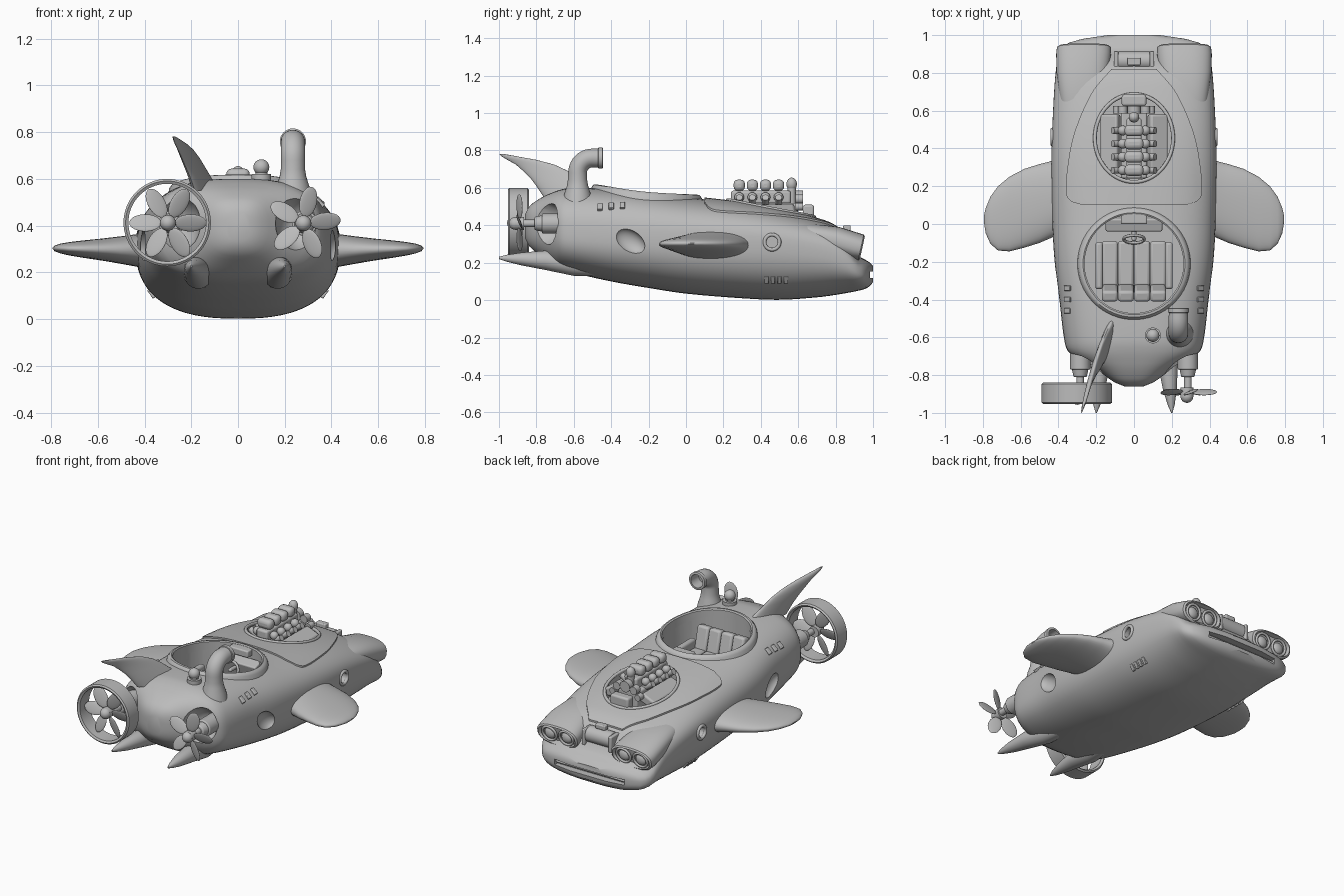
import bpy, bmesh, math
from mathutils import Vector, Matrix, Euler

cube = bpy.data.objects.get("Cube")
if cube:
    bpy.data.objects.remove(cube)

grey = bpy.data.materials.new("plain_grey")
grey.use_nodes = True
grey.diffuse_color = (0.5, 0.5, 0.5, 1)
grey.node_tree.nodes["Principled BSDF"].inputs["Base Color"].default_value = (0.5, 0.5, 0.5, 1)
made = []
SIDES = ((-1, "right"), (1, "left"))
Q = math.pi / 2
TOP, LOW = 2.75, 2.5  # squareness of the hull above and below its widest line


def finish(name, bm, bevel=0):
    bmesh.ops.recalc_face_normals(bm, faces=bm.faces)
    mesh = bpy.data.meshes.new(name)
    bm.to_mesh(mesh)
    bm.free()
    mesh.materials.append(grey)
    ob = bpy.data.objects.new(name, mesh)
    bpy.context.collection.objects.link(ob)
    if bevel:
        mod = ob.modifiers.new("soft_edges", "BEVEL")
        mod.width, mod.segments = bevel, 3
    made.append(ob)
    return ob


def loft(name, rings, wrap=False):
    """Skin a list of equal closed rings, capped or joined end to start."""
    bm = bmesh.new()
    rows = [[bm.verts.new(p) for p in r] for r in rings]
    n = len(rows[0])
    pairs = list(zip(rows, rows[1:])) + ([(rows[-1], rows[0])] if wrap else [])
    for a, b in pairs:
        for i in range(n):
            j = (i + 1) % n
            bm.faces.new((a[i], a[j], b[j], b[i]))
    if not wrap:
        bm.faces.new(rows[0])
        bm.faces.new(rows[-1])
    return finish(name, bm)


def power(v, e):
    return math.copysign(abs(v) ** e, v)


def ring(c, a, b, n=32, e=1.0):
    c, a, b = Vector(c), Vector(a), Vector(b)
    angles = [math.tau * i / n for i in range(n)]
    return [c + a * power(math.cos(t), e) + b * power(math.sin(t), e) for t in angles]


def part(name, *pieces, bevel=0):
    """Join simple solids, each given as kind, place, half size, rotation."""
    bm = bmesh.new()
    for kind, loc, size, rot in pieces:
        m = Matrix.LocRotScale(Vector(loc), Euler(rot), Vector(size))
        if kind == "ball":
            bmesh.ops.create_uvsphere(bm, u_segments=24, v_segments=14, radius=1, matrix=m)
        elif kind == "box":
            bmesh.ops.create_cube(bm, size=2, matrix=m)
        else:
            bmesh.ops.create_cone(bm, cap_ends=True, segments=40, radius1=1, matrix=m,
                                  radius2=0.75 if kind == "cone" else 1, depth=2)
    return finish(name, bm, bevel)


def hoop(name, path, r):
    """Round bead along a closed path of points."""
    c = sum(path, Vector()) / len(path)
    rows = []
    for i, p in enumerate(path):
        along = (path[(i + 1) % len(path)] - path[i - 1]).normalized()
        out = (p - c).normalized()
        rows.append(ring(p, out * r, along.cross(out).normalized() * r, 10))
    return loft(name, rows, wrap=True)


def cut(targets, *pieces):
    tool = part("cutter", *pieces)
    made.remove(tool)
    for ob in targets:
        mod = ob.modifiers.new("cut", "BOOLEAN")
        mod.operation, mod.solver, mod.object = "DIFFERENCE", "EXACT", tool
        bpy.context.view_layer.objects.active = ob
        bpy.ops.object.modifier_apply(modifier=mod.name)
    bpy.data.objects.remove(tool)


def blend(rows, t):
    """Smooth value between table rows keyed by their first column."""
    t = min(max(t, rows[0][0]), rows[-1][0])
    k = next(i for i in range(len(rows) - 1) if t <= rows[i + 1][0])
    slope = lambda i, c: ((rows[min(i + 1, len(rows) - 1)][c] - rows[max(i - 1, 0)][c])
                          / (rows[min(i + 1, len(rows) - 1)][0] - rows[max(i - 1, 0)][0]))
    h = rows[k + 1][0] - rows[k][0]
    u = (t - rows[k][0]) / h
    return [(2*u**3 - 3*u**2 + 1) * rows[k][c] + (3*u**2 - 2*u**3) * rows[k + 1][c]
            + h * ((u**3 - 2*u**2 + u) * slope(k, c) + (u**3 - u**2) * slope(k + 1, c))
            for c in range(1, len(rows[0]))]


# Hull: y, half width, top, bottom, widest height
HULL = ((-.86, .05, .46, .33, .4), (-.84, .1, .5, .29, .4), (-.77, .2, .55, .23, .38),
        (-.715, .295, .575, .19, .37), (-.68, .345, .588, .17, .36), (-.62, .368, .6, .15, .35),
        (-.4, .395, .595, .1, .34), (-.2, .42, .575, .065, .33), (0, .432, .55, .035, .32),
        (.3, .438, .515, .01, .31), (.5, .433, .48, .002, .3), (.7, .423, .43, .015, .27),
        (.8, .415, .39, .028, .24), (.87, .405, .32, .04, .2), (.92, .385, .24, .05, .16),
        (.97, .32, .21, .065, .14), (1, .14, .185, .095, .14))


def hull_z(x, y):
    w, top, low, mid = blend(HULL, y)
    return mid + (top - mid) * max(0, 1 - abs(x / w) ** TOP) ** (1 / TOP)


def hull_ring(y, n=72):
    w, top, low, mid = blend(HULL, y)
    pts = []
    for i in range(n):
        c, s = math.cos(math.tau * i / n), math.sin(math.tau * i / n)
        e, h = (2 / TOP, top - mid) if s >= 0 else (2 / LOW, mid - low)
        pts.append(Vector((w * power(c, e), y, mid + h * power(s, e))))
    return pts


hull = loft("hull", [hull_ring(-.86 + 1.86 * i / 90) for i in range(91)])

# Raised engine hood following the hull top
HOOD = ((.1, .27), (.12, .335), (.17, .36), (.35, .345), (.5, .31), (.7, .22), (.82, .12))
rows = []
for i in range(41):
    y = .1 + .72 * i / 40
    xs = [blend(HOOD, y)[0] * (k / 12 - 1) for k in range(25)]
    rows.append([Vector((x, y, hull_z(x, y) + .01)) for x in xs]
                + [Vector((x, y, hull_z(x, y) - .03)) for x in reversed(xs)])
hood = loft("engine_hood", rows)

# Openings: engine bay, cockpit, mouth, portholes, thruster hollows
cut([hull, hood], ("rod", (0, .455, .6), (.205, .23, .22), (0, 0, 0)))
cut([hull], ("rod", (0, -.21, .55), (.265, .265, .27), (0, 0, 0)))
cut([hull], ("box", (0, 1, .135), (.25, .045, .018), (0, 0, 0)))
for s, side in SIDES:
    cut([hull], ("ball", (s * .26, -.8, .41), (.1, .17, .125), (0, 0, 0)))
    cut([hull], ("rod", (s * .45, .46, .31), (.032, .032, .05), (0, Q, 0)))
    cut([hull], ("ball", (s * .42, -.3, .315), (.05, .09, .058), (-.6, 0, 0)))

# Rims of the two deck openings
turn = [math.tau * i / 64 for i in range(64)]
rows = []
for t in turn:
    loop = []
    for r, up in ((.262, -.03), (.262, .012), (.27, .018), (.283, .016), (.294, .004), (.304, -.02)):
        x, y = r * math.cos(t), -.21 + r * math.sin(t)
        z = .5 * hull_z(x, y) + .5 * (.575 - .1 * (y + .21)) if up > 0 else hull_z(x, y)
        loop.append(Vector((x, y, z + up)))
    rows.append(loop)
loft("cockpit_rim", rows, wrap=True)
bay = [(.207 * math.cos(t), .455 + .232 * math.sin(t)) for t in turn]
hoop("engine_bay_rim", [Vector((x, y, hull_z(x, y) + .01)) for x, y in bay], .01)

# Cockpit furniture
flutes = (-.128, -.043, .043, .128)
part("seat", *[("box", (x, -.21, .35), (.042, .12, .05), (0, 0, 0)) for x in flutes],
     *[("box", (x, -.36, .43), (.042, .03, .1), (.25, 0, 0)) for x in flutes],
     *[("box", (s * .185, -.22, .38), (.02, .125, .07), (0, 0, 0)) for s in (-1, 1)], bevel=.015)
part("dashboard", ("box", (0, .01, .44), (.15, .035, .06), (.3, 0, 0)),
     ("box", (0, .035, .535), (.07, .035, .022), (0, 0, 0)),
     ("rod", (0, -.04, .45), (.012, .012, .05), (Q, 0, 0)), bevel=.008)
hoop("steering_wheel", ring((0, -.08, .45), (.055, 0, 0), (0, .02, .05)), .008)

# Engine
cyl = (.285, .355, .425, .495)
part("engine_block", ("box", (0, .42, .44), (.07, .18, .08), (0, 0, 0)),
     ("box", (0, .4, .55), (.04, .16, .035), (0, 0, 0)),
     ("box", (0, .655, .47), (.065, .03, .04), (0, 0, 0)),
     *[("box", (s * .125, .43, .47), (.05, .15, .028), (0, s * .4, 0)) for s in (-1, 1)], bevel=.012)
part("engine_stacks", *[("box", (0, y, .614), (.05, .03, .03), (0, 0, 0)) for y in cyl], bevel=.022)
part("engine_cap", ("ball", (0, .565, .62), (.028, .028, .035), (0, 0, 0)),
     ("rod", (0, .565, .55), (.022, .022, .06), (0, 0, 0)))
part("exhaust_pipes", *[p for s in (-1, 1) for y in cyl for p in (
     ("rod", (s * .075, y, .525), (.018, .018, .045), (0, s, 0)),
     ("ball", (s * .06, y, .55), (.026, .026, .026), (0, 0, 0)))])
part("engine_pulleys", *[("rod", (x, .605, z), (r, r, .02), (Q, 0, 0))
     for x, z, r in ((0, .55, .035), (-.06, .54, .025), (.06, .54, .025), (.09, .5, .02), (-.09, .5, .02))])

# Headlight pods, lamps and wings on both sides
POD = ((.5, .08, .04, .27, .36), (.65, .115, .06, .275, .35), (.8, .138, .074, .272, .318),
       (.9, .145, .073, .267, .288), (.935, .143, .07, .265, .28), (.943, .131, .06, .265, .28),
       (.92, .122, .052, .265, .28))
WING = ((.36, -.03, .37, .17), (.43, -.07, .335, .14), (.5, -.1, .317, .118), (.58, -.125, .292, .095),
        (.66, -.145, .25, .075), (.72, -.14, .2, .058), (.76, -.105, .145, .042), (.785, -.05, .085, .024),
        (.793, 0, .05, .006))
TAIL = ((-.45, .04, .04, .16, .17), (-.6, .06, .06, .17, .19), (-.75, .052, .052, .18, .213),
        (-.88, .036, .034, .19, .22), (-.96, .018, .018, .197, .224), (-1, .003, .006, .2, .226))
for s, side in SIDES:
    loft(side + "_headlight_pod", [ring((s * x, y, z), (rx, 0, 0), (0, rz * .22, rz), 40, .8)
                                   for y, rx, rz, x, z in POD])
    for x in (.205, .325):
        part(side + "_headlamp", ("ball", (s * x, .918, .28), (.038, .022, .036), (0, 0, 0)))
        hoop(side + "_lamp_ring", ring((s * x, .93, .28), (.048, 0, 0), (0, .01, .045)), .008)
    loft(side + "_wing", [ring((s * x, (y0 + y1) / 2, .293 + .025 * (x - .4)), (0, (y1 - y0) / 2, 0),
                               (0, 0, th / 2), 40, .9) for x, y0, y1, th in WING])
    loft(side + "_tail_fin", [ring((s * x, y, z), (rx, 0, 0), (0, 0, rz)) for y, rx, rz, x, z in TAIL])
    hoop(side + "_porthole_rim", ring((s * .433, .46, .31), (0, .04, 0), (0, 0, .04)), .01)
    part(side + "_deck_vents", *[("box", (s * .35, y, hull_z(.35, y)), (.022, .014, .01),
         (0, s * .75, 0)) for y in (-.34, -.4, -.46)], bevel=.004)
    part(side + "_side_vents", *[("box", (s * .367, y, .112), (.012, .011, .022),
         (0, s * .6, 0)) for y in (.43, .465, .5, .535)], bevel=.004)
    # Thruster motor
    part(side + "_motor", ("rod", (s * .285, -.69, .41), (.054, .054, .08), (Q, 0, 0)),
         ("cone", (s * .285, -.785, .41), (.046, .046, .025), (Q, 0, 0)),
         ("rod", (s * .285, -.85, .41), (.02, .02, .07), (Q, 0, 0)), bevel=.006)


# Propellers
def propeller(name, x, y, z, count, reach, start):
    blades = []
    for i in range(count):
        t = start + math.tau * i / count
        turned = (Matrix.Rotation(-t, 3, "Y") @ Matrix.Rotation(.4, 3, "X")).to_euler()
        blades.append(("ball", (x + .6 * reach * math.cos(t), y, z + .6 * reach * math.sin(t)),
                       (.42 * reach, .007, .04), turned))
    part(name, ("rod", (x, y, z), (.034, .034, .025), (Q, 0, 0)),
         ("ball", (x, y - .022, z), (.034, .035, .034), (0, 0, 0)), *blades)


propeller("left_propeller", .28, -.89, .41, 5, .157, 1.35)
propeller("right_propeller", -.3, -.9, .412, 6, .162, 0)
loft("propeller_duct", [[Vector((-.303 + r * math.cos(t), y, .413 + r * math.sin(t))) for r, y in
     ((.178, -.952), (.187, -.945), (.187, -.848), (.178, -.84), (.166, -.85), (.166, -.945))]
     for t in turn], wrap=True)

# Swept dorsal fin: x, leading y, trailing y, z, half thickness
FIN = ((-.14, -.46, -.76, .55, .034), (-.165, -.53, -.8, .61, .027), (-.185, -.575, -.83, .65, .023),
       (-.205, -.63, -.87, .69, .019), (-.225, -.705, -.91, .725, .015), (-.245, -.8, -.955, .75, .012),
       (-.262, -.9, -.985, .768, .009), (-.275, -.975, -1, .782, .004))
loft("dorsal_fin", [ring((x, (a + b) / 2, z), (.3 * (a - b) / 2, (a - b) / 2, 0), (th, 0, 0))
                    for x, a, b, z, th in FIN])

# Snorkel with open mouth, and deck knob
SX = .235
pipe = [ring((SX, -.58, z), (r, 0, 0), (0, -r, 0)) for z, r in ((.5, .085), (.57, .07), (.61, .057), (.64, .052))]
for i in range(11):
    d = Vector((0, -math.cos(Q * i / 10), math.sin(Q * i / 10)))
    pipe.append(ring(Vector((SX, -.5, .68)) + d * .08, (.052, 0, 0), d * .05))
pipe += [ring((SX, y, .76), (r, 0, 0), (0, 0, r)) for y, r in
         ((-.47, .05), (-.468, .056), (-.447, .056), (-.445, .053), (-.445, .042), (-.52, .04))]
loft("snorkel", pipe)
part("deck_knob", ("rod", (.1, -.59, .6), (.042, .042, .02), (0, 0, 0)),
     ("rod", (.1, -.59, .63), (.026, .026, .03), (0, 0, 0)),
     ("ball", (.1, -.59, .65), (.034, .034, .034), (0, 0, 0)))

# Nose winch and mouth bar
part("winch", ("rod", (0, .865, .32), (.05, .05, .085), (0, Q, 0)),
     *[("box", (s * .095, .865, .31), (.012, .05, .05), (0, 0, 0)) for s in (-1, 1)],
     ("box", (0, .86, .385), (.035, .02, .015), (0, 0, 0)), bevel=.006)
part("mouth_bar", ("rod", (0, .962, .135), (.009, .009, .25), (0, Q, 0)))

# Smooth shading with sharp edges kept
bpy.ops.object.select_all(action="DESELECT")
for ob in made:
    ob.select_set(True)
bpy.context.view_layer.objects.active = hull
bpy.ops.object.shade_smooth_by_angle(angle=math.radians(38))
